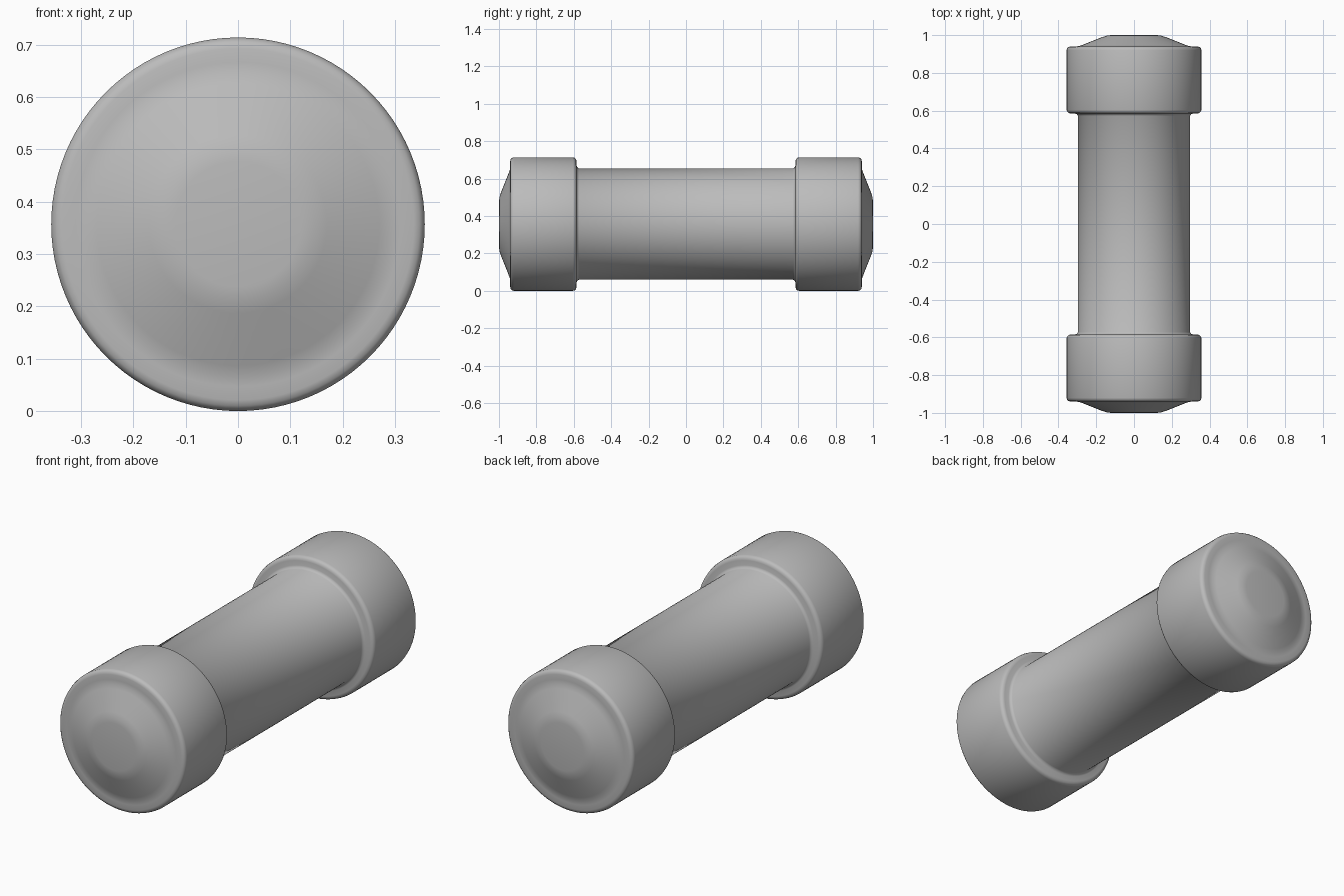
import bpy, bmesh
from math import radians
from mathutils import Matrix, Vector

cube = bpy.data.objects.get("Cube")
if cube:
    bpy.data.objects.remove(cube, do_unlink=True)

RADIUS = 0.357
SEGMENTS = 96

grey = bpy.data.materials.new("light grey")
grey.use_nodes = True
colour = (0.5, 0.5, 0.5, 1)
grey.diffuse_color = colour
grey.node_tree.nodes["Principled BSDF"].inputs["Base Color"].default_value = colour


def lathe(name, profile):
    """Spin (radius, y) points around the long axis."""
    bm = bmesh.new()
    verts = [bm.verts.new((r, y, 0)) for r, y in profile]
    edges = [bm.edges.new(pair) for pair in zip(verts, verts[1:])]
    bmesh.ops.spin(bm, geom=verts + edges, cent=(0, 0, 0), axis=(0, 1, 0),
                   angle=radians(360), steps=SEGMENTS, use_duplicate=False)
    bmesh.ops.remove_doubles(bm, verts=bm.verts, dist=0.0001)
    bmesh.ops.recalc_face_normals(bm, faces=bm.faces)
    mesh = bpy.data.meshes.new(name)
    bm.to_mesh(mesh)
    bm.free()
    mesh.materials.append(grey)
    obj = bpy.data.objects.new(name, mesh)
    bpy.context.collection.objects.link(obj)
    obj.location.z = RADIUS
    bpy.ops.object.select_all(action="DESELECT")
    obj.select_set(True)
    bpy.context.view_layer.objects.active = obj
    bpy.ops.object.shade_smooth_by_angle(angle=radians(50))
    return obj


# Half outline: domed end, rounded cap rim, cap wall, inner rim, fillet, bar
half = [(0, 1), (0.12, 1), (0.145, 0.997), (0.17, 0.989), (0.27, 0.949),
        (0.29, 0.942), (0.31, 0.94), (0.336, 0.94), (0.347, 0.937),
        (0.354, 0.93), (RADIUS, 0.92), (RADIUS, 0.605), (0.354, 0.595),
        (0.347, 0.588), (0.336, 0.585), (0.312, 0.585), (0.303, 0.581),
        (0.297, 0.572)]
lathe("dumbbell_body", half + [(r, -y) for r, y in reversed(half)])
